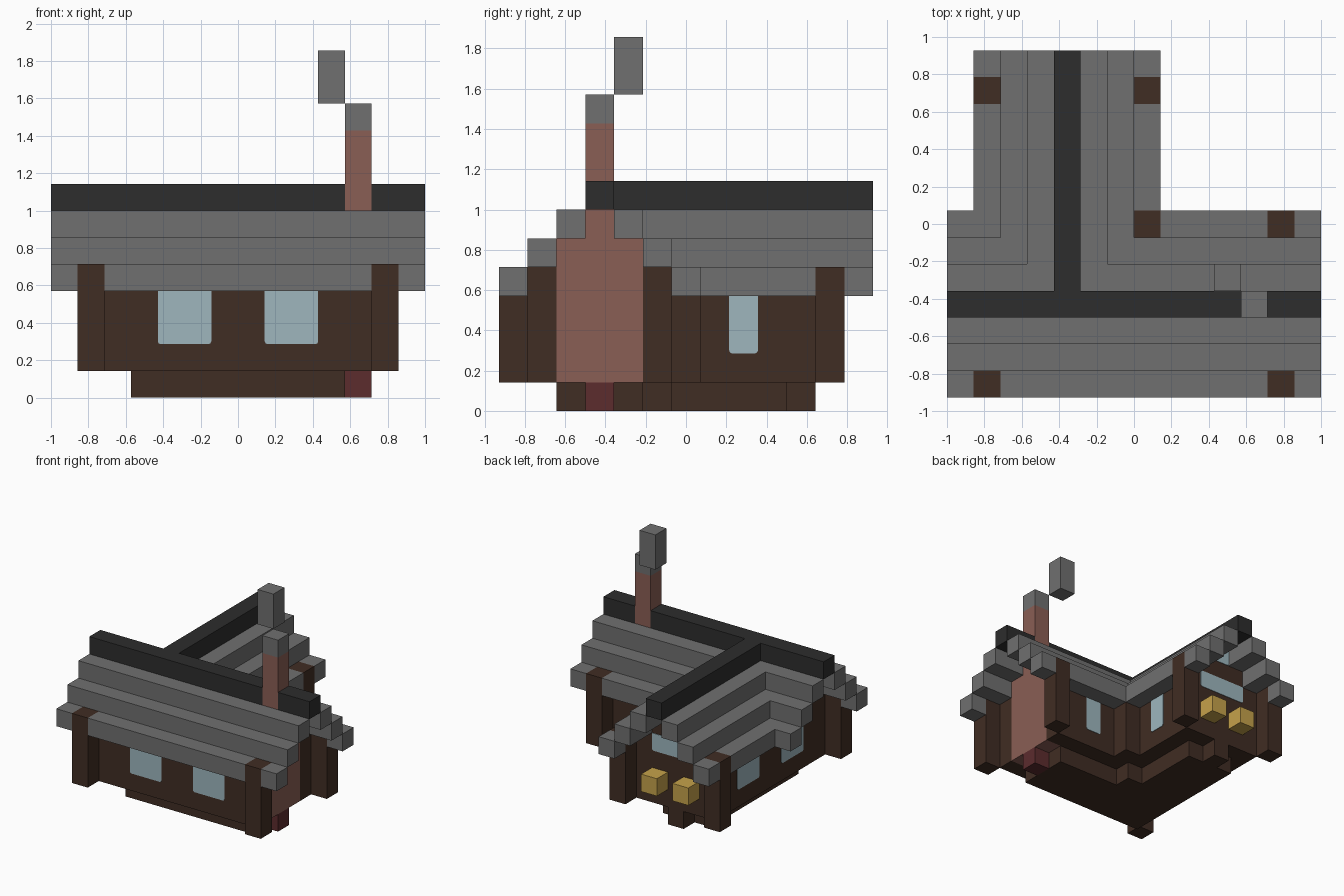
import bpy
import bmesh

U = 1 / 7  # one building block

old = bpy.data.objects.get("Cube")
if old:
    bpy.data.objects.remove(old, do_unlink=True)


def make_material(name, r, g, b):
    mat = bpy.data.materials.new(name)
    mat.use_nodes = True
    mat.diffuse_color = (r, g, b, 1)
    mat.node_tree.nodes["Principled BSDF"].inputs["Base Color"].default_value = (r, g, b, 1)
    return mat


timber = make_material("dark timber", 0.051, 0.026, 0.017)
slate = make_material("grey slate", 0.162, 0.162, 0.162)
ridge_black = make_material("black ridge", 0.026, 0.026, 0.026)
brick = make_material("pink brick", 0.254, 0.112, 0.089)
hearth_red = make_material("dark red hearth", 0.107, 0.025, 0.027)
glass = make_material("pale blue glass", 0.342, 0.468, 0.515)
gold = make_material("lantern gold", 0.56, 0.36, 0.07)


def add_box(bm, x, y, z):
    """Add a box from three (low, high) ranges in blocks."""
    verts = bmesh.ops.create_cube(bm, size=1)["verts"]
    for v in verts:
        v.co = [(r[0] + (c + 0.5) * (r[1] - r[0])) * U for c, r in zip(v.co, (x, y, z))]
    return verts


def finish(bm, name, mat):
    mesh = bpy.data.meshes.new(name)
    bm.to_mesh(mesh)
    bm.free()
    mesh.materials.append(mat)
    obj = bpy.data.objects.new(name, mesh)
    bpy.context.collection.objects.link(obj)
    return obj


def blocks(name, mat, *boxes):
    bm = bmesh.new()
    for box in boxes:
        add_box(bm, *box)
    return finish(bm, name, mat)


def pane(name, x, y, z):
    """Thin window plate with clipped lower corners."""
    bm = bmesh.new()
    add_box(bm, x, y, z)
    thin = 0 if x[1] - x[0] < 0.2 else 1
    edges = [e for e in bm.edges
             if abs(e.verts[0].co[thin] - e.verts[1].co[thin]) > 1e-4
             and all(v.co.z < (z[0] + 0.1) * U for v in e.verts)]
    bmesh.ops.bevel(bm, geom=edges, offset=0.015, segments=2, profile=0.5, affect="EDGES")
    return finish(bm, name, glass)


# Floor and doorstep
blocks("foundation", timber,
       ((-4, 4), (-4.5, -1.5), (0, 1)),
       ((-4, 0), (-1.5, -0.5), (0, 1)),
       ((-4, -1), (-0.5, 3.5), (0, 1)),
       ((-3, -2), (3.5, 4.5), (0, 1)))
blocks("hearth_base", hearth_red, ((4, 5), (-3.5, -2.5), (0, 1)))

# Walls with stepped gables
wall = (1, 5)
blocks("front_wall", timber, ((-5, 5), (-5.5, -4.5), wall))
blocks("main_back_wall", timber, ((0, 5), (-1.5, -0.5), wall))
blocks("wing_side_wall", timber, ((-1, 0), (-1.5, 3.5), wall))
blocks("side_wall", timber,
       ((-5, -4), (-4.5, 3.5), wall),
       ((-5, -4), (-4.5, -1.5), (5, 6)),
       ((-5, -4), (-3.5, -2.5), (6, 7)))
blocks("wing_back_wall", timber,
       ((-5, 0), (3.5, 4.5), wall),
       ((-4, -1), (3.5, 4.5), (5, 6)),
       ((-3, -2), (3.5, 4.5), (6, 7)))

# Corner posts
for i, (px, py) in enumerate([(-6, -6.5), (5, -6.5), (5, -0.5), (0, -0.5), (-6, 4.5), (0, 4.5)]):
    blocks(f"corner_post_{i + 1}", timber, ((px, px + 1), (py, py + 1), wall))

# Main roof: stepped courses on both slopes, the eaves broken by the posts
for step in range(3):
    z = (4 + step, 5 + step)
    front = (-6.5 + step, -5.5 + step)
    back = (-0.5 - step, 0.5 - step)
    front_runs = [(-7, -6), (-5, 5), (6, 7)] if step == 0 else [(-7, 7)]
    back_runs = [(-7, -5), (1, 5), (6, 7)] if step == 0 else [(-7, 7)]
    blocks(f"main_roof_front_{step + 1}", slate, *[(run, front, z) for run in front_runs])
    blocks(f"main_roof_back_{step + 1}", slate, *[(run, back, z) for run in back_runs])

    # Wing roof courses meet the main roof in a stepped valley
    start = 0.5 - step
    for side, x in (("outer", -6 + step), ("inner", -step)):
        runs = [(start, 4.5), (5.5, 6.5)] if step == 0 else [(start, 6.5)]
        blocks(f"wing_roof_{side}_{step + 1}", slate, *[((x, x + 1), run, z) for run in runs])

# Ridges
blocks("main_ridge", ridge_black,
       ((-7, 4), (-3.5, -2.5), (7, 8)),
       ((5, 7), (-3.5, -2.5), (7, 8)))
blocks("wing_ridge", ridge_black, ((-3, -2), (-2.5, 6.5), (7, 8)))

# Chimney, its cap and the smoke
blocks("chimney", brick,
       ((4, 5), (-4.5, -1.5), (1, 6)),
       ((4, 5), (-3.5, -2.5), (6, 10)))
blocks("chimney_cap", slate, ((4, 5), (-3.5, -2.5), (10, 11)))
blocks("smoke", slate, ((3, 4), (-2.5, -1.5), (11, 13)))

# Windows as thin plates on the walls
T = 0.03
for name, x in (("right", (1, 3)), ("left", (-3, -1))):
    pane(f"front_window_{name}", x, (-5.5 - T, -5.5), (2, 4))
for name, y in (("front", (-3.5, -1.5)), ("back", (0.5, 2.5))):
    pane(f"side_window_{name}", (-5 - T, -5), y, (2, 4))
pane("main_back_window", (2, 3), (-0.5, -0.5 + T), (2, 4))
pane("wing_side_window", (0, T), (1.5, 2.5), (2, 4))
pane("wing_gable_window", (-4, -1), (4.5, 4.5 + T), (4, 5))
pane("wing_attic_window", (-3, -2), (4.5, 4.5 + T), (6, 7))

# Lanterns beside the door
for name, x in (("outer", -4), ("inner", -2)):
    blocks(f"lantern_{name}", gold, ((x, x + 1), (4.5, 5.5), (2, 3)))
